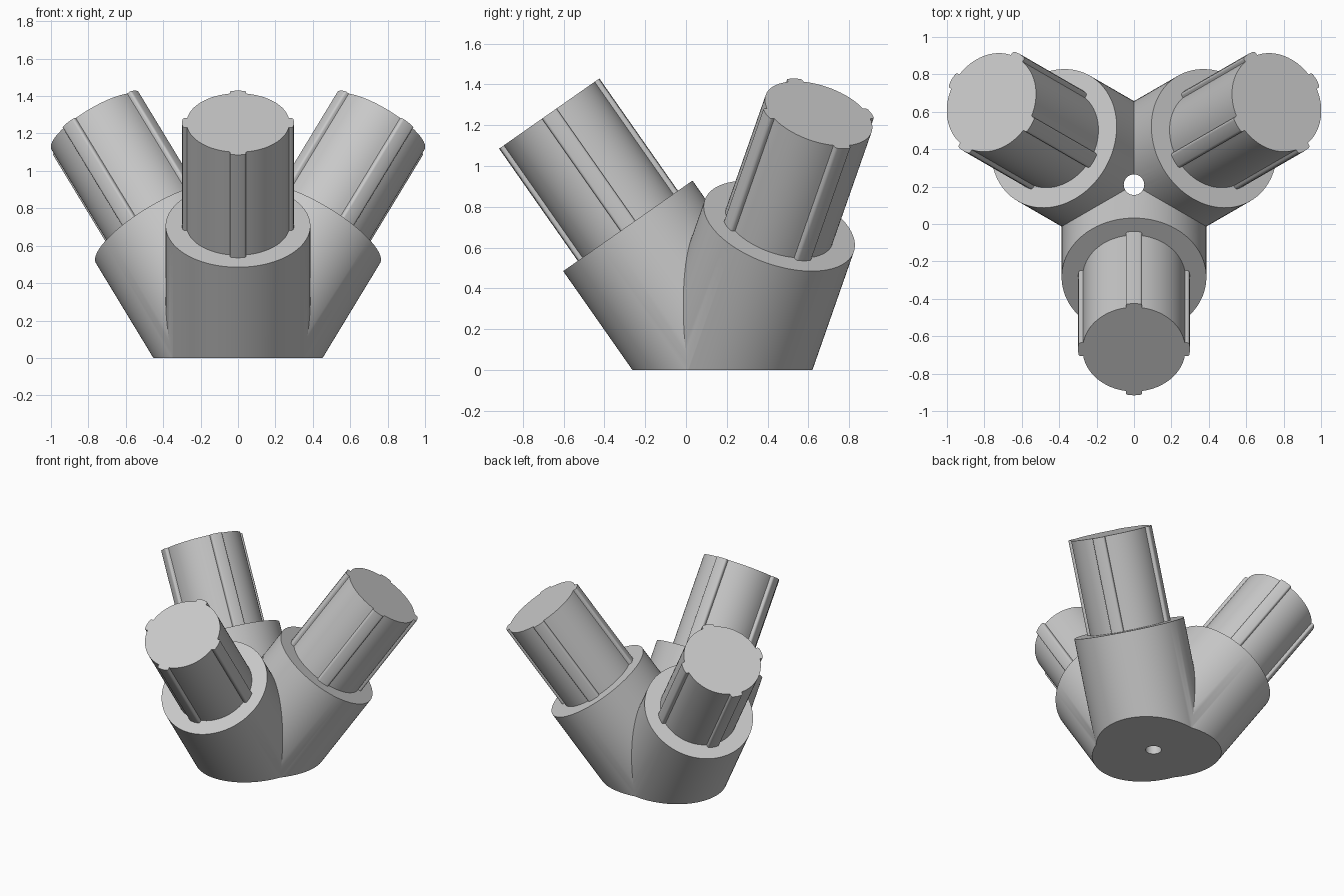
import bpy, bmesh, math
from mathutils import Matrix, Vector

if "Cube" in bpy.data.objects:
    bpy.data.objects.remove(bpy.data.objects["Cube"])

TILT = math.radians(35)
CENTRE = Vector((0, 0.21, 0))
COLLAR_R, COLLAR_LEN = 0.387, 0.863
PEG_R, RIDGE_R, RIDGE_HALF, ROUND = 0.275, 0.30, 0.044, 0.014
PEG_TOP = 1.535

grey = bpy.data.materials.new("grey")
grey.diffuse_color = (0.58, 0.58, 0.58, 1)
grey.use_nodes = True
grey.node_tree.nodes["Principled BSDF"].inputs["Base Color"].default_value = grey.diffuse_color


def add_prism(bm, profile, z0, z1, matrix):
    """Counter-clockwise profile extruded from z0 to z1 and placed by matrix."""
    low = [bm.verts.new(matrix @ Vector((x, y, z0))) for x, y in profile]
    high = [bm.verts.new(matrix @ Vector((x, y, z1))) for x, y in profile]
    bm.faces.new(low[::-1])
    bm.faces.new(high)
    n = len(profile)
    for i in range(n):
        j = (i + 1) % n
        bm.faces.new((low[i], low[j], high[j], high[i]))


def finish(bm, name):
    mesh = bpy.data.meshes.new(name)
    bm.normal_update()
    bm.to_mesh(mesh)
    bm.free()
    mesh.materials.append(grey)
    ob = bpy.data.objects.new(name, mesh)
    bpy.context.collection.objects.link(ob)
    return ob


def arc(r, a0, a1, n):
    return [(r * math.cos(a0 + (a1 - a0) * i / n), r * math.sin(a0 + (a1 - a0) * i / n))
            for i in range(n + 1)]


def circle(r, n):
    return arc(r, 0, math.tau, n)[:-1]


def smooth(ob):
    bpy.ops.object.select_all(action='DESELECT')
    ob.select_set(True)
    bpy.context.view_layer.objects.active = ob
    bpy.ops.object.shade_smooth_by_angle(angle=math.radians(28))


def arm_matrix(k):
    return Matrix.Rotation(k * math.tau / 3, 4, 'Z') @ Matrix.Rotation(TILT, 4, 'X')


# Peg cross-section: round shaft with four raised ridges with rounded corners
corner = [(RIDGE_R - 0.003 - ROUND + x, RIDGE_HALF - ROUND + y)
          for x, y in arc(ROUND, 0, math.pi / 2, 4)]
ridge = [(x, -y) for x, y in reversed(corner)] + [(RIDGE_R, 0)] + corner
base_angle = math.asin(RIDGE_HALF / PEG_R)
peg_profile = []
for k in range(4):
    a = k * math.pi / 2
    c, s = math.cos(a), math.sin(a)
    peg_profile += [(x * c - y * s, x * s + y * c) for x, y in ridge]
    peg_profile += arc(PEG_R, a + base_angle, a + math.pi / 2 - base_angle, 16)

# Three leaning pegs
for k, label in enumerate(("front", "back_right", "back_left")):
    bm = bmesh.new()
    add_prism(bm, peg_profile, COLLAR_LEN - 0.002, PEG_TOP,
              Matrix.Translation(CENTRE) @ arm_matrix(k))
    smooth(finish(bm, label + "_peg"))

# One collar, trimmed to the floor and to its third of the circle
bm = bmesh.new()
add_prism(bm, circle(COLLAR_R, 96), -0.8, COLLAR_LEN, arm_matrix(0))
s60, c60 = math.sin(math.pi / 3), math.cos(math.pi / 3)
for outward in ((0, 0, -1), (c60, s60, 0), (-c60, s60, 0)):
    bmesh.ops.bisect_plane(bm, geom=bm.verts[:] + bm.edges[:] + bm.faces[:], dist=1e-6,
                           plane_co=(0, 0, 0), plane_no=outward, clear_outer=True)

# Repeat the collar around the centre, weld, and close the floor
third = bm.verts[:] + bm.edges[:] + bm.faces[:]
for k in (1, 2):
    new = bmesh.ops.duplicate(bm, geom=third)["geom"]
    bmesh.ops.rotate(bm, verts=[v for v in new if isinstance(v, bmesh.types.BMVert)],
                     cent=(0, 0, 0), matrix=Matrix.Rotation(k * math.tau / 3, 3, 'Z'))
bmesh.ops.remove_doubles(bm, verts=bm.verts[:], dist=1e-4)
rim = [e for e in bm.edges if e.is_boundary and all(abs(v.co.z) < 1e-4 for v in e.verts)]
bmesh.ops.holes_fill(bm, edges=rim, sides=0)
bm.normal_update()
bmesh.ops.recalc_face_normals(bm, faces=bm.faces[:])
bmesh.ops.translate(bm, vec=CENTRE, verts=bm.verts[:])
base = finish(bm, "base")

# Hole drilled through the middle
bm = bmesh.new()
add_prism(bm, circle(0.055, 32), -0.5, 1.5, Matrix.Translation(CENTRE))
drill = finish(bm, "hole_cutter")
drill.hide_render = True
mod = base.modifiers.new("hole", 'BOOLEAN')
mod.operation, mod.solver, mod.object = 'DIFFERENCE', 'EXACT', drill
bpy.context.view_layer.objects.active = base
bpy.ops.object.modifier_apply(modifier=mod.name)
bpy.data.objects.remove(drill)
smooth(base)
